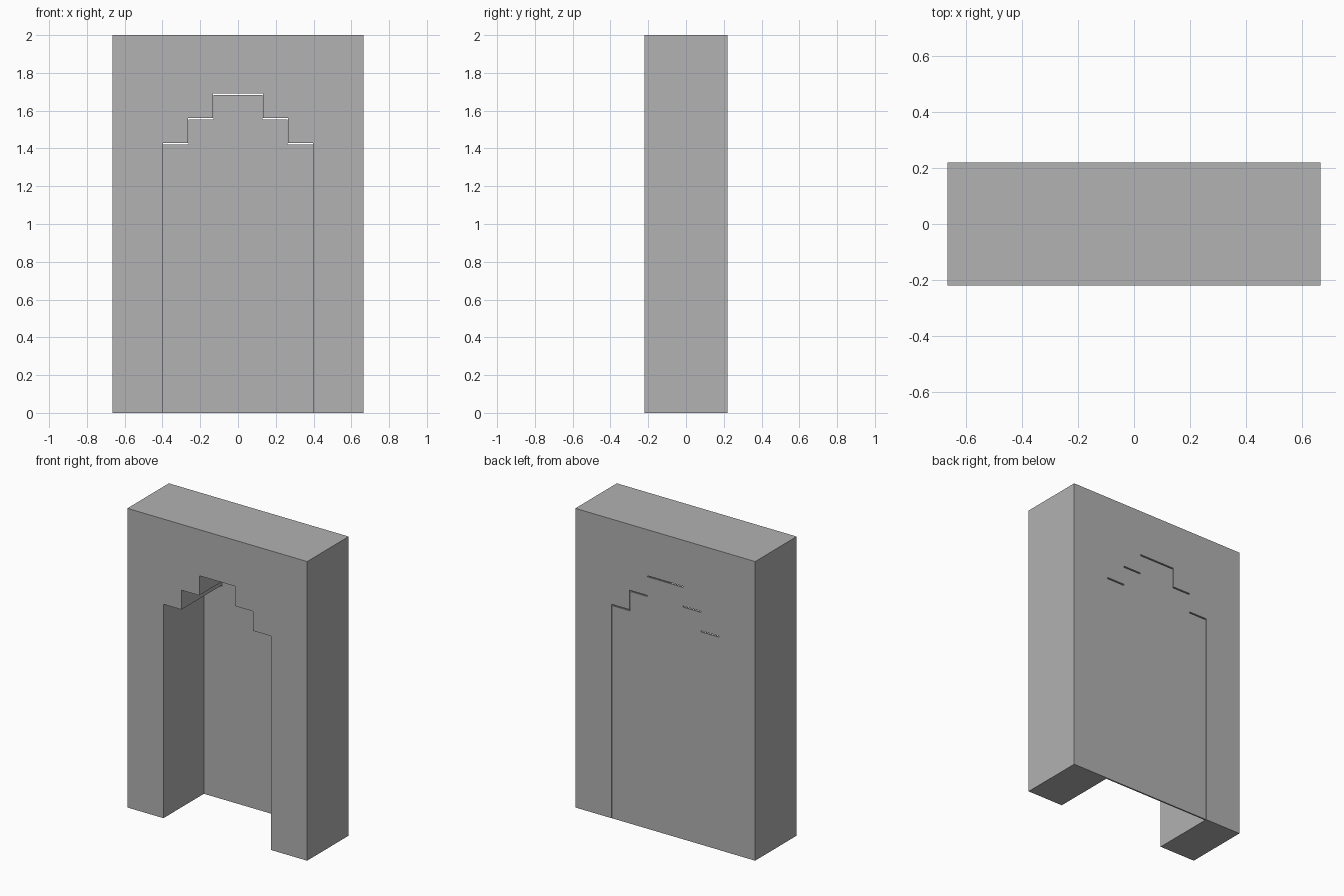
import bpy
import bmesh

cube = bpy.data.objects.get("Cube")
if cube:
    bpy.data.objects.remove(cube, do_unlink=True)

HALF_W, HALF_D, HEIGHT = 0.665, 0.219, 2.0
# Half width and top height of each step, outermost first
STEPS = [(0.398, 1.43), (0.265, 1.56), (0.133, 1.692)]

stone = bpy.data.materials.new("plain grey")
stone.use_nodes = True
grey = (0.445, 0.445, 0.445, 1)
stone.diffuse_color = grey
stone.node_tree.nodes["Principled BSDF"].inputs["Base Color"].default_value = grey


def arch_outline(gap=0.0, top_gap=0.0):
    """Stepped arch from its left foot, up over the top and down to the right."""
    half, z = [], 0.0
    for x, top in STEPS:
        half += [(x - gap, z), (x - gap, top - top_gap)]
        z = top - top_gap
    return half + [(-x, z) for x, z in reversed(half)]


def extrude_profile(name, outline, y0, y1):
    """Solid made by sweeping an (x, z) outline from y0 to y1."""
    bm = bmesh.new()
    face = bm.faces.new([bm.verts.new((x, y0, z)) for x, z in outline])
    swept = bmesh.ops.extrude_face_region(bm, geom=[face])["geom"]
    for v in swept:
        if isinstance(v, bmesh.types.BMVert):
            v.co.y = y1
    bmesh.ops.recalc_face_normals(bm, faces=bm.faces)
    mesh = bpy.data.meshes.new(name)
    bm.to_mesh(mesh)
    bm.free()
    mesh.materials.append(stone)
    obj = bpy.data.objects.new(name, mesh)
    bpy.context.collection.objects.link(obj)
    return obj


# Thick wall with the stepped doorway running through it
wall = [(-HALF_W, 0), (-HALF_W, HEIGHT), (HALF_W, HEIGHT), (HALF_W, 0)]
extrude_profile("doorway_wall", wall + arch_outline(), -HALF_D, HALF_D)

# Thin panel closing the doorway at the back, with a hairline gap around it
extrude_profile("back_panel", arch_outline(0.002, 0.008), HALF_D - 0.011, HALF_D - 0.001)
